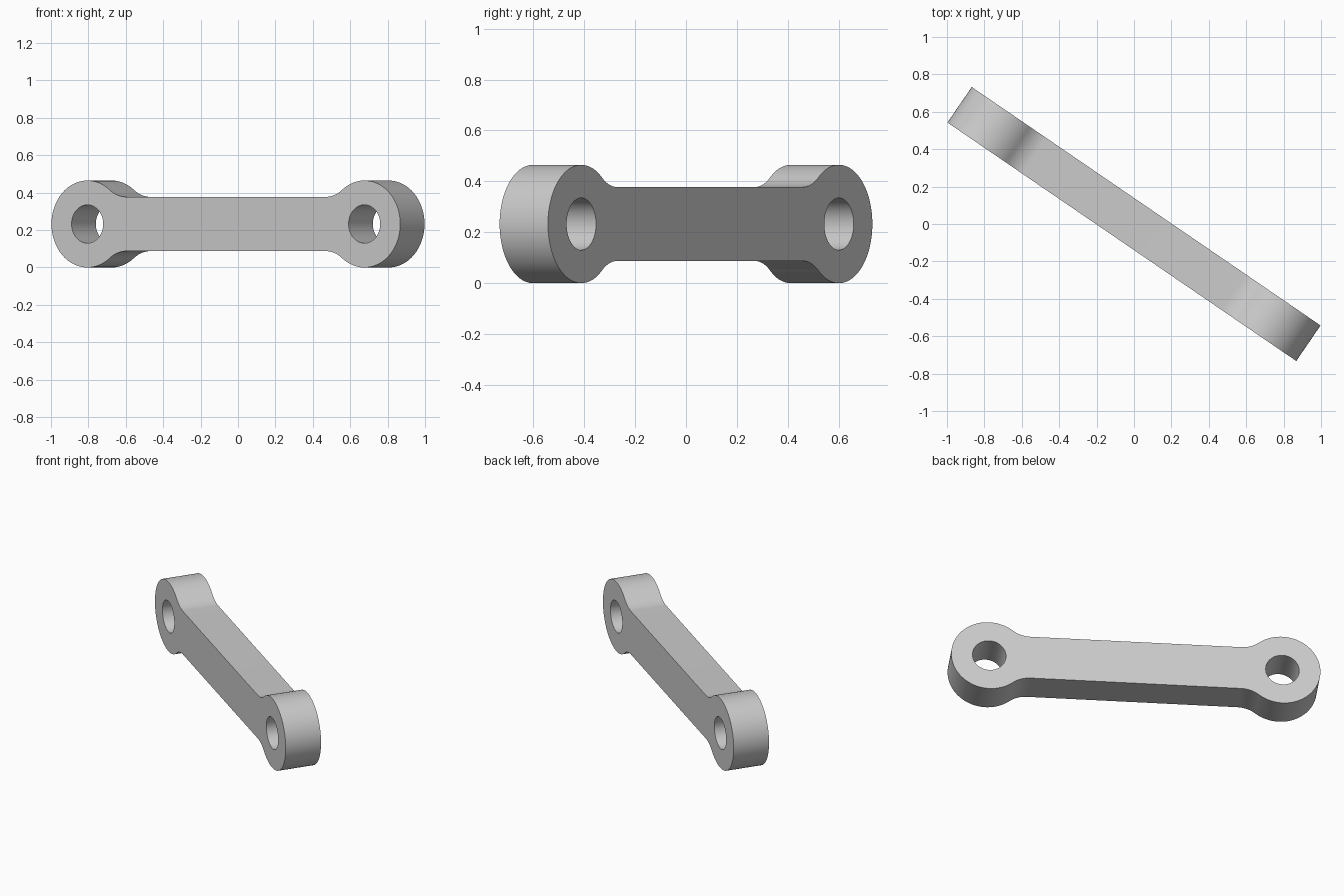
import bpy, bmesh, math
from mathutils import Matrix, Vector

cube = bpy.data.objects.get("Cube")
if cube:
    bpy.data.objects.remove(cube, do_unlink=True)

REACH = 0.897      # link centre to pin hole centre
BOSS = 0.2325      # radius of the round ends
HOLE = 0.1025
BAR = 0.145        # half height of the bar
FILLET = 0.175
THICK = 0.23
ANGLE = math.radians(-34.36)

# Plain grey metal
metal = bpy.data.materials.new("grey_metal")
metal.use_nodes = True
grey = (0.6, 0.6, 0.6, 1)
metal.diffuse_color = grey
metal.node_tree.nodes["Principled BSDF"].inputs["Base Color"].default_value = grey


def arc(cx, cy, radius, start, end, steps):
    angles = [start + (end - start) * i / steps for i in range(steps + 1)]
    return [(cx + radius * math.cos(a), cy + radius * math.sin(a)) for a in angles]


# Quarter outline: bar edge, concave fillet, round end; then mirrored
drop = math.sqrt((BOSS + FILLET) ** 2 - (BAR + FILLET) ** 2)
tilt = math.atan2(BAR + FILLET, drop)
fillet = arc(REACH - drop, BAR + FILLET, FILLET, -math.pi / 2, -tilt, 14)
boss = arc(REACH, 0, BOSS, math.pi - tilt, 0, 36)
quarter = fillet + boss[1:]
right = quarter + [(x, -y) for x, y in reversed(quarter[:-1])]
outline = right + [(-x, -y) for x, y in right]

bm = bmesh.new()


def add_loop(points):
    verts = [bm.verts.new((x, y, -THICK / 2)) for x, y in points]
    return [bm.edges.new((v, verts[i - 1])) for i, v in enumerate(verts)]


# Flat plate with two pin holes, extruded to full thickness
edges = add_loop(outline)
for side in (-1, 1):
    edges += add_loop(arc(side * REACH, 0, HOLE, 0, 2 * math.pi, 48)[:-1])
bmesh.ops.triangle_fill(bm, edges=edges, use_beauty=True, normal=(0, 0, 1))
plate = bmesh.ops.extrude_face_region(bm, geom=bm.faces[:], use_keep_orig=True)
top = [g for g in plate["geom"] if isinstance(g, bmesh.types.BMVert)]
bmesh.ops.translate(bm, verts=top, vec=Vector((0, 0, THICK)))
bmesh.ops.recalc_face_normals(bm, faces=bm.faces[:])

# Stand the link on edge and swing it across the ground
place = (Matrix.Translation((0, 0, BOSS)) @ Matrix.Rotation(ANGLE, 4, "Z")
         @ Matrix.Rotation(math.pi / 2, 4, "X"))
bmesh.ops.transform(bm, matrix=place, verts=bm.verts[:])

mesh = bpy.data.meshes.new("connecting_link")
bm.to_mesh(mesh)
bm.free()
mesh.materials.append(metal)
link = bpy.data.objects.new("connecting_link", mesh)
bpy.context.collection.objects.link(link)
bpy.context.view_layer.objects.active = link
link.select_set(True)
bpy.ops.object.shade_smooth_by_angle(angle=math.radians(30))
